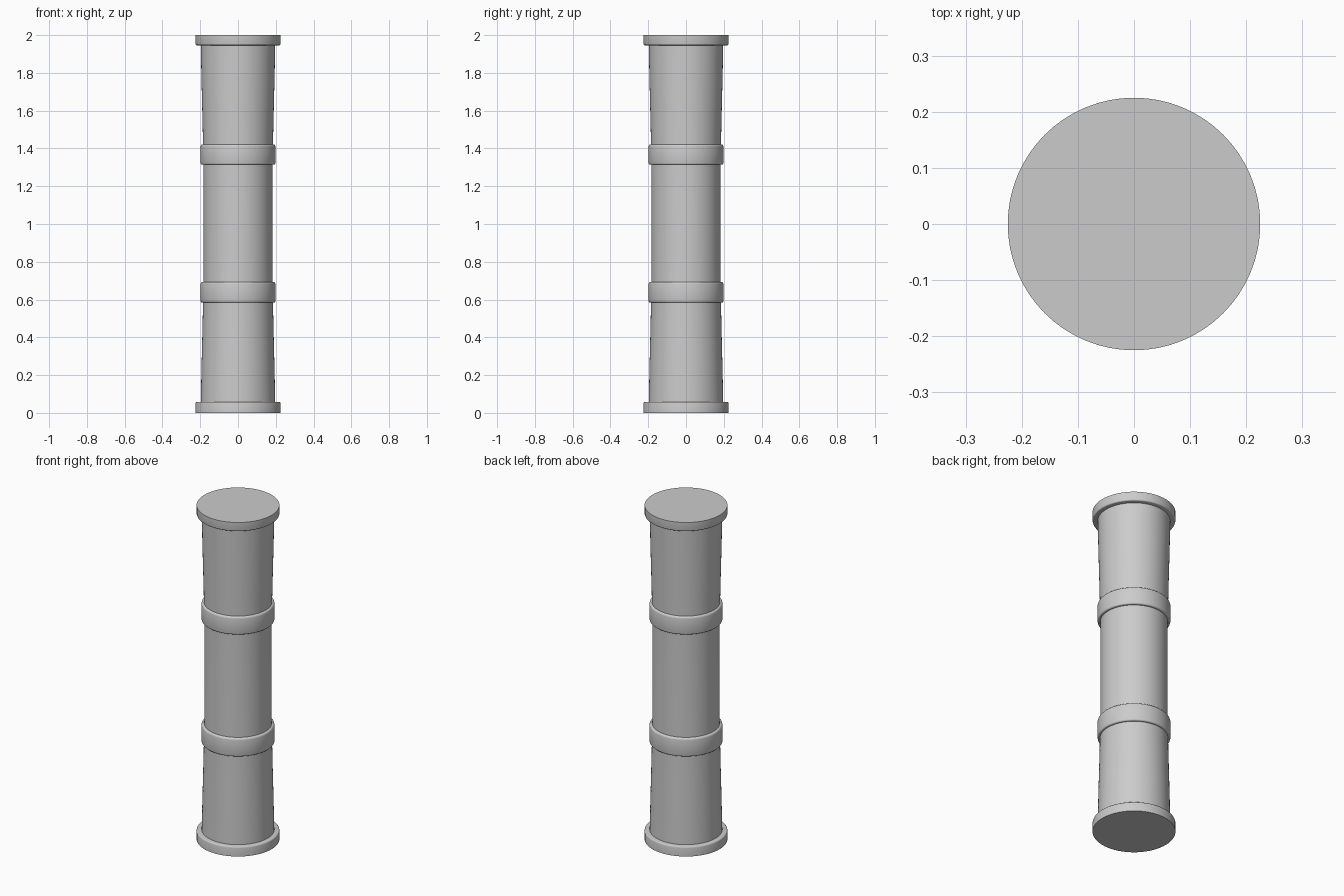
import bpy, bmesh, math

if "Cube" in bpy.data.objects:
    bpy.data.objects.remove(bpy.data.objects["Cube"])

SIDES = 64

def lathe(name, profile):
    """Closed solid of revolution from (radius, height) points, bottom to top."""
    bm = bmesh.new()
    rings = []
    for r, z in profile:
        rings.append([bm.verts.new((r * math.cos(2 * math.pi * i / SIDES),
                                    r * math.sin(2 * math.pi * i / SIDES), z))
                      for i in range(SIDES)])
    for a, b in zip(rings, rings[1:]):
        for i in range(SIDES):
            j = (i + 1) % SIDES
            bm.faces.new((a[i], a[j], b[j], b[i]))
    bm.faces.new(rings[0][::-1])
    bm.faces.new(rings[-1])
    me = bpy.data.meshes.new(name)
    bm.to_mesh(me)
    bm.free()
    ob = bpy.data.objects.new(name, me)
    bpy.context.collection.objects.link(ob)
    bpy.ops.object.select_all(action='DESELECT')
    ob.select_set(True)
    bpy.context.view_layer.objects.active = ob
    bpy.ops.object.shade_smooth_by_angle(angle=math.radians(35))
    return ob

def band(name, r, z0, z1, c_low, c_high):
    """Disc band with small rounded lower and upper rims."""
    steps = [math.radians(a) for a in (0, 30, 60, 90)]
    low = [(r - c_low + c_low * math.sin(t), z0 + c_low - c_low * math.cos(t)) for t in steps] if c_low else [(r, z0)]
    high = [(r - c_high + c_high * math.cos(t), z1 - c_high + c_high * math.sin(t)) for t in steps] if c_high else [(r, z1)]
    return lathe(name, low + high)

# Shaft: straight in the middle, flaring gently towards both ends
lathe("shaft", [(0.198, 0.03), (0.197, 0.06), (0.193, 0.25), (0.188, 0.45), (0.184, 0.64),
                (0.183, 0.72), (0.183, 1.28), (0.184, 1.37), (0.188, 1.55),
                (0.193, 1.75), (0.197, 1.94), (0.198, 1.97)])

# Base and top discs
band("base_disc", 0.225, 0.0, 0.058, 0, 0.007)
band("top_disc", 0.225, 1.946, 2.0, 0.007, 0)

# Collars around the shaft
band("lower_collar", 0.198, 0.584, 0.694, 0.008, 0.011)
band("upper_collar", 0.198, 1.314, 1.421, 0.008, 0.011)
